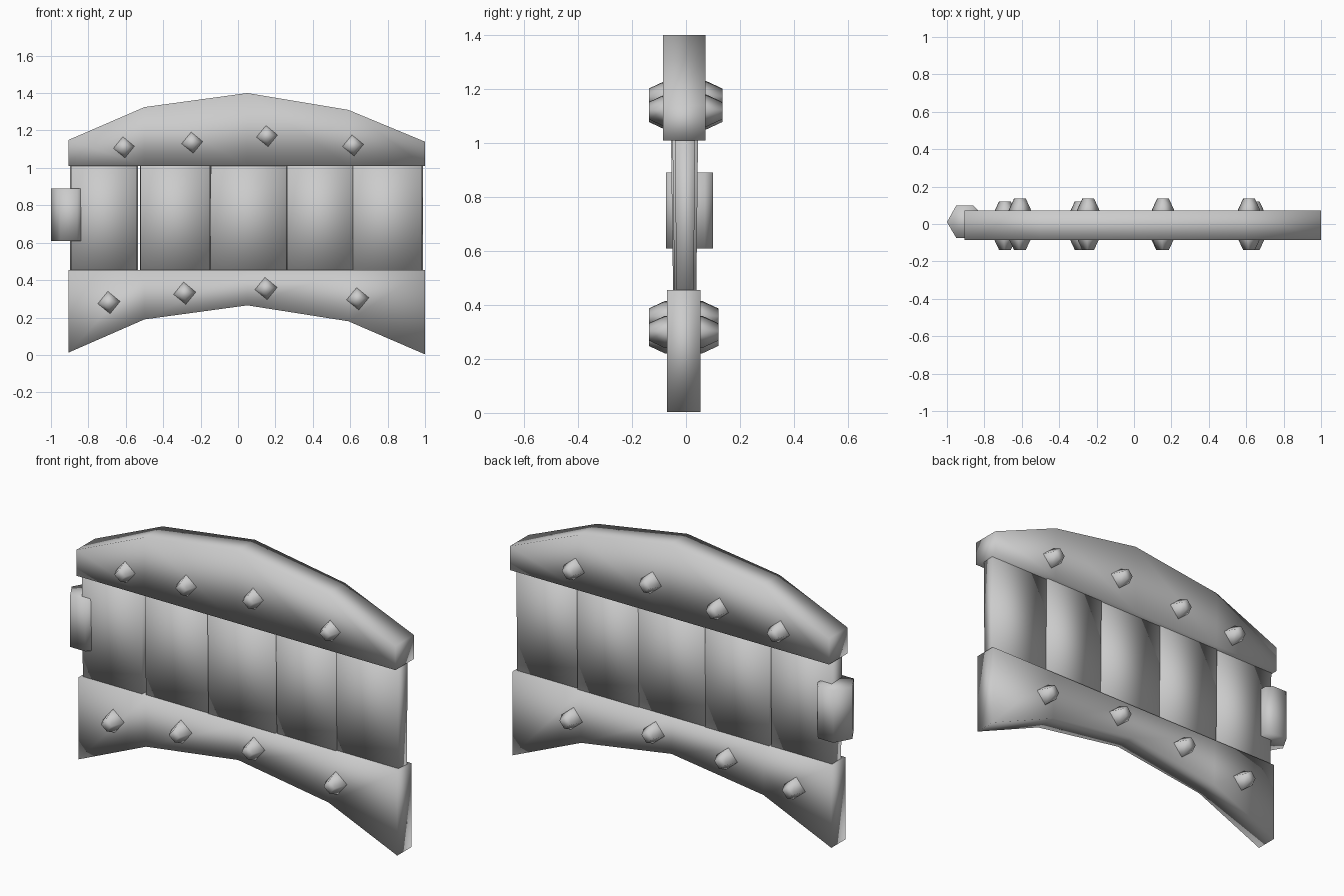
import bpy
import bmesh
import math

cube = bpy.data.objects.get("Cube")
if cube:
    bpy.data.objects.remove(cube, do_unlink=True)

grey = bpy.data.materials.new("plain_grey")
grey.use_nodes = True
colour = (0.6, 0.6, 0.6, 1)
grey.diffuse_color = colour
grey.node_tree.nodes["Principled BSDF"].inputs["Base Color"].default_value = colour


def loft(name, rings):
    """Skin a row of equal rings, cap both ends and shade smooth."""
    bm = bmesh.new()
    rows = [[bm.verts.new(p) for p in ring] for ring in rings]
    n = len(rows[0])
    for a, b in zip(rows, rows[1:]):
        for i in range(n):
            j = (i + 1) % n
            bm.faces.new((a[i], a[j], b[j], b[i]))
    bm.faces.new(rows[0])
    bm.faces.new(rows[-1])
    bmesh.ops.recalc_face_normals(bm, faces=bm.faces)
    for f in bm.faces:
        f.smooth = True
    mesh = bpy.data.meshes.new(name)
    bm.to_mesh(mesh)
    bm.free()
    mesh.materials.append(grey)
    obj = bpy.data.objects.new(name, mesh)
    bpy.context.collection.objects.link(obj)
    return obj


def beam(name, straight, arch, front, back):
    """Horizontal beam with one straight edge and one arched edge."""
    loft(name, [[(x, front, straight), (x, back, straight),
                 (x, back, z), (x, front, z)] for x, z in arch])


# Arched beams
beam("top_beam", 1.01,
     [(-0.905, 1.15), (-0.5, 1.325), (0.05, 1.4), (0.59, 1.31), (1, 1.14)],
     -0.085, 0.072)
beam("bottom_beam", 0.455,
     [(-0.905, 0.013), (-0.5, 0.19), (0.05, 0.265), (0.59, 0.18), (1, 0.003)],
     -0.07, 0.053)

# Upright planks: left edge, right edge, front, back
planks = [(-0.893, -0.54, -0.05, 0.035), (-0.52, -0.15, -0.045, 0.04),
          (-0.143, 0.255, -0.05, 0.035), (0.262, 0.615, -0.045, 0.04),
          (0.6, 0.983, -0.037, 0.03)]
for i, (x0, x1, front, back) in enumerate(planks):
    rings = []
    for z, s in ((0.43, 0.95), (1.04, 1.12)):
        f, b = front * s, back * s
        rings.append([(x0, f, z), (x1, f, z), (x1 + 0.006, b, z), (x0 - 0.004, b, z)])
    loft(f"plank_{i + 1}", rings)

# Diamond studs passing through both beams
def stud(name, x, z, front, back, turn):
    rings = []
    for y, r in ((front, 0.032), (front + 0.06, 0.06), (back - 0.06, 0.06), (back, 0.032)):
        rings.append([(x + r * math.cos(turn + k * math.pi / 2), y,
                       z + r * math.sin(turn + k * math.pi / 2)) for k in range(4)])
    loft(name, rings)


top_studs = [(-0.61, 1.11), (-0.245, 1.135), (0.155, 1.17), (0.615, 1.12)]
bottom_studs = [(-0.69, 0.28), (-0.285, 0.33), (0.15, 0.355), (0.64, 0.3)]
for i, (x, z) in enumerate(top_studs):
    stud(f"top_stud_{i + 1}", x, z, -0.138, 0.135, 0.1)
for i, (x, z) in enumerate(bottom_studs):
    stud(f"bottom_stud_{i + 1}", x, z, -0.138, 0.12, 0.1)

# Chunky handle wrapped round the plank edge
profile = [(-1, 0.01), (-0.95, -0.075), (-0.86, -0.075), (-0.83, -0.04),
           (-0.83, 0.07), (-0.86, 0.1), (-0.95, 0.1)]
loft("handle", [[(x, y, z) for x, y in profile] for z in (0.61, 0.89)])
